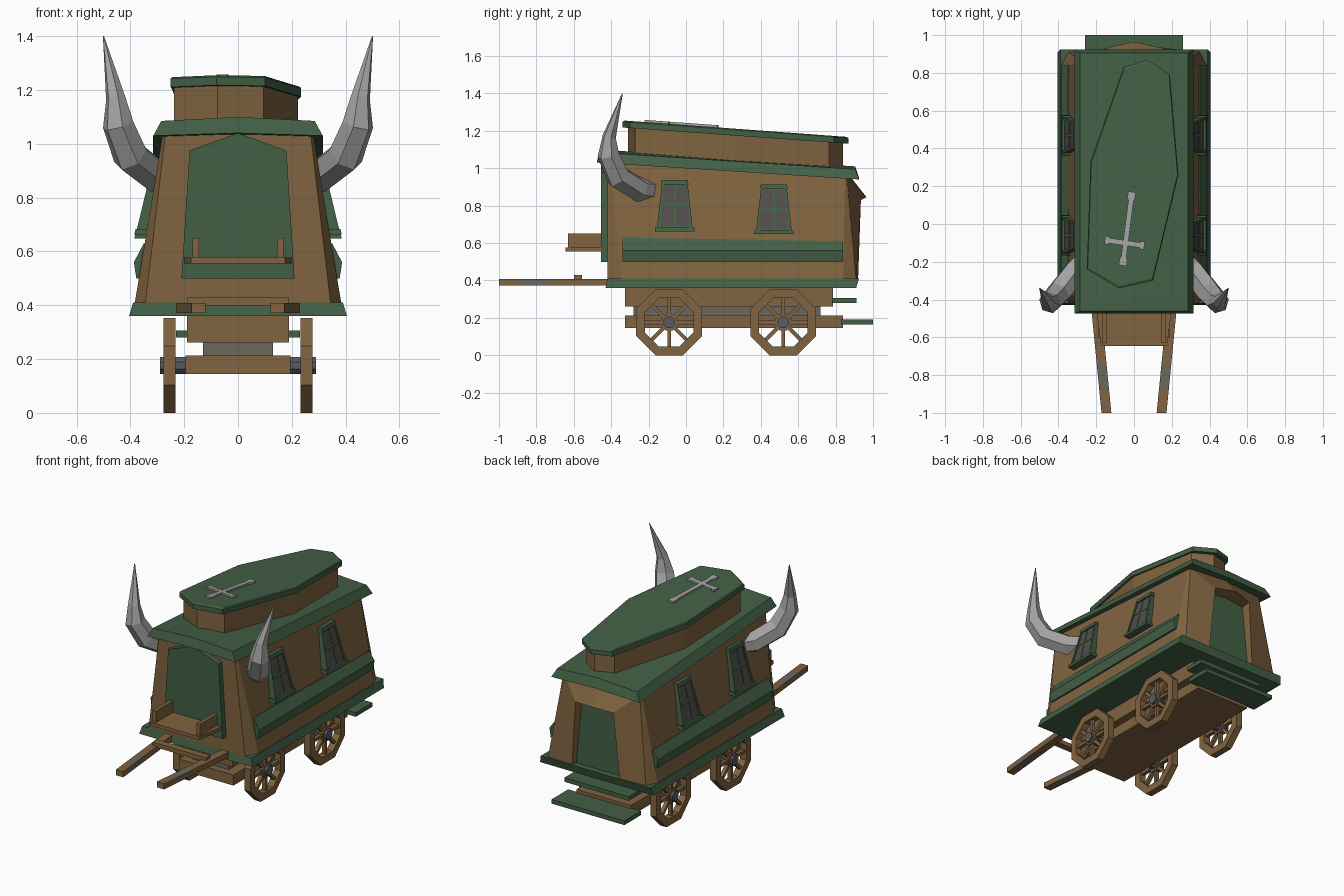
import bpy, bmesh, math
from mathutils import Vector, Matrix

if "Cube" in bpy.data.objects:
    bpy.data.objects.remove(bpy.data.objects["Cube"])


def material(name, r, g, b):
    m = bpy.data.materials.new(name)
    m.diffuse_color = (r, g, b, 1)
    m.use_nodes = True
    m.node_tree.nodes["Principled BSDF"].inputs["Base Color"].default_value = m.diffuse_color
    return m


WOOD = material("brown wood", 0.215, 0.125, 0.05)
GREEN = material("dark green paint", 0.055, 0.115, 0.06)
HORN = material("pale grey horn", 0.36, 0.36, 0.36)
GLASS = material("dark glass", 0.085, 0.075, 0.075)
STONE = material("warm grey", 0.15, 0.135, 0.11)
IRON = material("iron grey", 0.1, 0.105, 0.125)


def finish(name, bm, mats, mirror=False):
    bmesh.ops.recalc_face_normals(bm, faces=bm.faces)
    me = bpy.data.meshes.new(name)
    bm.to_mesh(me)
    bm.free()
    for m in mats:
        me.materials.append(m)
    ob = bpy.data.objects.new(name, me)
    bpy.context.collection.objects.link(ob)
    if mirror:
        mod = ob.modifiers.new("mirror", 'MIRROR')
        mod.use_mirror_merge = False
    return ob


def skin(bm, rings, wrap=True, loop=False, start=True, end=True):
    """Join rings of points with quads; optionally cap the ends."""
    vs = [[bm.verts.new(p) for p in r] for r in rings]
    n = len(vs[0])
    pairs = list(zip(vs, vs[1:])) + ([(vs[-1], vs[0])] if loop else [])
    for a, b in pairs:
        for i in range(n if wrap else n - 1):
            j = (i + 1) % n
            bm.faces.new((a[i], a[j], b[j], b[i]))
    if not loop:
        if start:
            bm.faces.new(vs[0])
        if end:
            return bm.faces.new(vs[-1])


def loft(name, rings, mat, mirror=False, **kw):
    bm = bmesh.new()
    skin(bm, rings, **kw)
    return finish(name, bm, [mat], mirror)


def box_rings(x0, x1, y0, y1, z0, z1):
    return [[(x0, y0, z), (x1, y0, z), (x1, y1, z), (x0, y1, z)] for z in (z0, z1)]


def box(name, x0, x1, y0, y1, z0, z1, mat, mirror=False):
    return loft(name, box_rings(x0, x1, y0, y1, z0, z1), mat, mirror)


# Body: tapered shell with chamfered corners, open at the back
low = [(-.35, .91), (-.385, .84), (-.385, -.34), (-.345, -.42)]
top = [(-.272, .86), (-.28, .85), (-.28, -.41), (-.27, -.42)]


def both(half, zf):
    pts = half + [(-x, y) for x, y in reversed(half)]
    return [(x, y, zf(y)) for x, y in pts]


loft("body", [both(low, lambda y: .4), both(top, lambda y: 1.035 - .066 * (y + .42))], WOOD, wrap=False)

# Back wall bulging out to a peaked doorway, with the door set in
bm = bmesh.new()


def pent(w0, y0, z0, w1, y1, z1, ya, za):
    return [(-w0, y0, z0), (w0, y0, z0), (w1, y1, z1), (0, ya, za), (-w1, y1, z1)]


door = skin(bm, [pent(.35, .91, .4, .272, .86, .952, .86, .98),
                 pent(.17, .92, .4, .135, .935, .83, .965, .845),
                 pent(.165, .885, .4, .13, .875, .82, .875, .835)], start=False)
door.material_index = 1
finish("back_wall_with_door", bm, [WOOD, GREEN])

# Green floor trim
loft("floor_trim", [box_rings(-.405, .405, -.43, .91, .36, .41)[0],
                    box_rings(-.39, .39, -.42, .925, .36, .41)[1]], GREEN)


# Main roof: shallow ridge with steep flared edges, sloping to the back
def roof_section(y_top, y_low, drop):
    prof = [(-.285, 1.085), (0, 1.1), (.285, 1.085), (.315, 1.03), (0, 1.04), (-.315, 1.03)]
    return [(x, y_top if i < 3 else y_low, z - drop) for i, (x, z) in enumerate(prof)]


loft("roof", [roof_section(-.46, -.475, 0), roof_section(.905, .925, .09)], GREEN)

# Coffin-shaped upper tier
OUT = [(-.25, -.24), (-.08, -.34), (.10, -.30), (.235, .26), (.19, .79), (.07, .87), (-.055, .83), (-.23, .33)]


def lid_z(y):
    return 1.255 - .072 * (y + .34)


def tier(s, dz):
    return [(x * s, .265 + (y - .265) * s, lid_z(y) + dz) for x, y in OUT]


loft("coffin_box", [tier(.95, -.24), tier(.95, -.03)], WOOD)
loft("coffin_lid", [tier(1, -.037), tier(1.0, -.006), tier(.98, 0)], GREEN)


# Cross on the lid, bars flared at the ends
def bar(name, a, b, w):
    a, b = Vector(a), Vector(b)
    side = Vector((-(b - a).y, (b - a).x)).normalized()
    rings = []
    for t, k in ((0, 1.5), (.08, 1.5), (.12, 1), (.88, 1), (.92, 1.5), (1, 1.5)):
        p = a.lerp(b, t)
        r = []
        for s, h in ((-1, -.004), (1, -.004), (1, .012), (-1, .012)):
            q = p + side * s * w * k
            r.append((q.x, q.y, lid_z(q.y) + h))
        rings.append(r)
    loft(name, rings, HORN)


bar("cross_upright", (-.06, -.22), (-.01, .17), .014)
bar("cross_arm", (-.155, -.085), (.055, -.115), .014)

# Horns: six-sided rings along a bent path
path = [((.25, -.19, .88), .062), ((.31, -.25, .885), .066), ((.40, -.365, .955), .068),
        ((.445, -.415, 1.07), .06), ((.455, -.41, 1.17), .037), ((.50, -.34, 1.40), .002)]
rings = []
for i, (p, r) in enumerate(path):
    d = Vector(path[min(i + 1, 5)][0]) - Vector(path[max(i - 1, 0)][0])
    u = d.cross(Vector((1, 1, 0))).normalized()
    v = d.cross(u).normalized()
    rings.append([Vector(p) + (u * math.cos(k * math.pi / 3) + v * math.sin(k * math.pi / 3)) * r for k in range(6)])
loft("horn", rings, HORN, True)


# Side windows: trapezoid frame, sill, head and four panes each
def plate(name, yc, z0, h, u0, u1, v0, v1, out, depth, mat):
    def pts(dx):
        r = []
        for u, v in ((u0, v0), (u1, v0), (u1, v1), (u0, v1)):
            r.append((.372 - .065 * v + dx, yc + u * (.097 - .03 * v), z0 + v * h))
        return r
    loft(name, [pts(out - depth), pts(out)], mat, True)


for n, yc, z0, h in (("front", -.06, .665, .27), ("rear", .47, .65, .26)):
    plate(n + "_window_backing", yc, z0, h, -1, 1, 0, 1, 0, .06, GREEN)
    plate(n + "_window_sill", yc, z0, h, -1.1, 1.1, -.01, .07, .013, .06, GREEN)
    plate(n + "_window_head", yc, z0, h, -1.05, 1.05, .92, 1.01, .009, .05, GREEN)
    for s in (-1, 1):
        plate(n + "_window_stile", yc, z0, h, s * .84, s * 1, .07, .92, .008, .02, GREEN)
        for v0, v1 in ((.1, .48), (.54, .9)):
            plate(n + "_window_pane", yc, z0, h, s * .09, s * .82, v0, v1, .003, .006, GLASS)

# Bulging green band low on each side
loft("side_band", [[(.32, y, .5), (.378, y, .5), (.387, y, .56), (.35, y, t), (.32, y, t)]
                   for y, t in ((-.34, .63), (.84, .61))], GREEN, True)

# Front door panel
loft("front_door", [[(-.21, y, .5), (.21, y, .5), (.18, y, .975), (0, y, 1.04), (-.18, y, .975)]
                    for y in (-.455, -.41)], GREEN)

# Driver seat with arms
loft("seat", [[(-.175, -.645, z), (.175, -.645, z), (.2, -.45, z), (-.2, -.45, z)] for z in (.555, .577)], WOOD)
box("seat_arm", .145, .17, -.63, -.45, .575, .65, WOOD, True)


# Draft shafts, each with a worn grey middle, and their crossbar
def shaft(name, y0, y1, mat):
    def ring(y):
        x = .195 + (y + .5) * .098
        return [(x - .026, y, .372), (x + .026, y, .372), (x + .026, y, .408), (x - .026, y, .408)]
    loft(name, [ring(y0), ring(y1)], mat, True)


shaft("shaft_tip", -1, -.88, WOOD)
shaft("shaft_worn_part", -.88, -.74, STONE)
shaft("shaft", -.74, -.4, WOOD)
box("shaft_crossbar", -.19, .19, -.6, -.555, .4, .428, WOOD)

# Chassis
box("upper_chassis", -.19, .19, -.325, .785, .262, .365, WOOD)
box("chassis_core", -.13, .13, -.28, .72, .21, .27, STONE)
box("lower_chassis", -.195, .195, -.325, .84, .145, .213, WOOD)

# Rear steps
box("upper_step", -.23, .23, .78, .912, .28, .307, GREEN)
box("lower_step", -.26, .26, .83, 1.0, .165, .192, GREEN)


# Wheels: octagonal rim, eight spokes, hub and axle
def octagon(apothem, x, cy):
    r = apothem / math.cos(math.pi / 8)
    return [(x, cy + r * math.cos((k + .5) * math.pi / 4), .176 + r * math.sin((k + .5) * math.pi / 4)) for k in range(8)]


for n, cy in (("front", -.09), ("rear", .52)):
    bm = bmesh.new()
    skin(bm, [octagon(.176, .232, cy), octagon(.176, .277, cy), octagon(.13, .277, cy), octagon(.13, .232, cy)], loop=True)
    for k in range(8):
        spoke = Matrix.Translation((.254, cy, .176)) @ Matrix.Rotation(k * math.pi / 4, 4, 'X')
        rs = box_rings(-.012, .012, -.01, .01, .03, .14)
        skin(bm, [[spoke @ Vector(p) for p in r] for r in rs])
    finish(n + "_wheel", bm, [WOOD], True)
    loft(n + "_wheel_boss", [octagon(.044, x, cy) for x in (.235, .273)], WOOD, True)
    loft(n + "_axle", [octagon(.031, x, cy) for x in (-.29, .29)], IRON)
